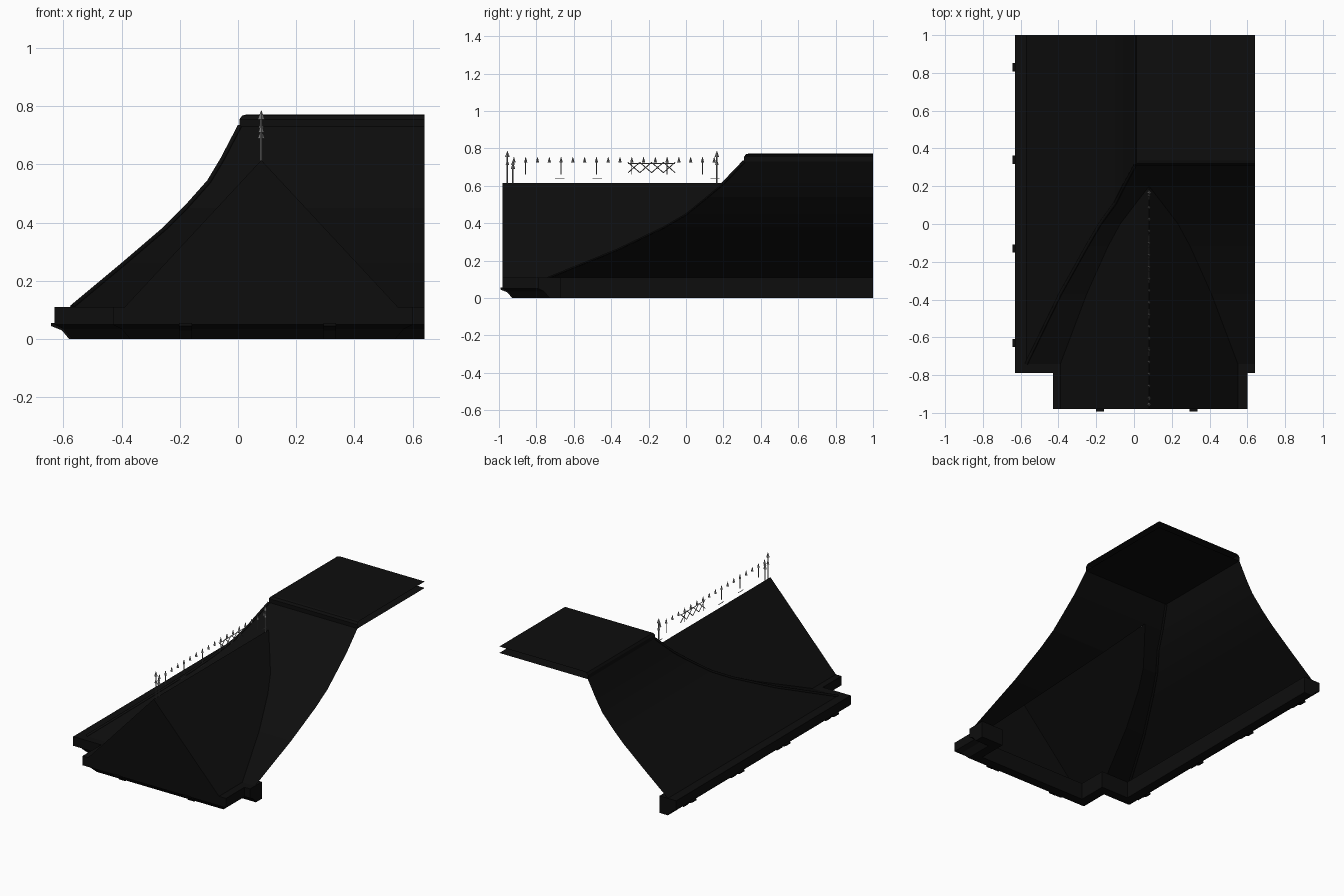
import bpy
import bmesh
from mathutils import Vector

cube = bpy.data.objects.get("Cube")
if cube:
    bpy.data.objects.remove(cube)


def material(name, value):
    mat = bpy.data.materials.new(name)
    mat.use_nodes = True
    col = (value, value, value, 1)
    mat.diffuse_color = col
    mat.node_tree.nodes["Principled BSDF"].inputs["Base Color"].default_value = col
    return mat


SLATE = material("black slate", 0.004)
IRON = material("grey iron", 0.2)


def finish(name, bm, mat):
    bmesh.ops.remove_doubles(bm, verts=bm.verts, dist=0.0005)
    bmesh.ops.recalc_face_normals(bm, faces=bm.faces)
    mesh = bpy.data.meshes.new(name)
    bm.to_mesh(mesh)
    bm.free()
    mesh.materials.append(mat)
    obj = bpy.data.objects.new(name, mesh)
    bpy.context.collection.objects.link(obj)
    return obj


def loft(name, rows, mat=SLATE, caps=False):
    """Skin a sheet over rows of points; optionally close both ends."""
    bm = bmesh.new()
    grid = [[bm.verts.new(p) for p in row] for row in rows]
    for a, b in zip(grid, grid[1:]):
        for i in range(len(a) - 1):
            bm.faces.new((a[i], a[i + 1], b[i + 1], b[i]))
    if caps:
        for row in (grid[0], grid[-1]):
            bm.faces.new(row[:-1])
    return finish(name, bm, mat)


EAST, BACK, FRONT = 0.64, 1.0, -0.98
RIDGE_X, RIDGE_Z, EAVE_Z = 0.08, 0.615, 0.11

# Main roof: the hip line gives the concave section of both slopes
hip = [(-.57, -.74, EAVE_Z), (-.39, -.37, .26), (-.25, -.12, .38), (-.18, 0, .45),
       (-.1, .11, .54), (-.055, .2, RIDGE_Z), (.005, .31, .73)]
rim = [hip[-1], (.005, .31, .755), (.014, .32, .768), (.03, .335, .772)]
lower = [p for p in hip if p[2] <= RIDGE_Z]
upper = [p for p in hip if p[2] >= RIDGE_Z] + rim[1:]


def half(z):
    return (RIDGE_Z - z) * 0.93


loft("side_slope", [[(x, y, z), (x, BACK, z)] for x, y, z in hip + rim[1:]])
loft("front_slope_upper", [[(x, y, z), (EAST, y, z)] for x, y, z in upper])
loft("front_slope_left", [[(RIDGE_X + half(z), y, z), (EAST, y, z)] for x, y, z in lower])
loft("front_slope_right", [[(x, y, z), (RIDGE_X - half(z), y, z)] for x, y, z in lower])

# Flat top and the ceiling sheet below it
for name, (x, y, z) in (("flat_top", rim[-1]), ("ceiling", rim[0])):
    loft(name, [[(x, y, z), (EAST, y, z)], [(x, BACK, z), (EAST, BACK, z)]])

# Front gable: two slopes meeting the main roof in valleys, and the end wall
for name, s in (("gable_slope_left", 1), ("gable_slope_right", -1)):
    loft(name, [[(RIDGE_X + s * half(z), y, z), (RIDGE_X + s * half(z), FRONT, z)]
                for x, y, z in lower])
bm = bmesh.new()
w = half(EAVE_Z)
bm.faces.new([bm.verts.new(p) for p in (
    (RIDGE_X - w, FRONT, EAVE_Z), (RIDGE_X + w, FRONT, EAVE_Z), (RIDGE_X, FRONT, RIDGE_Z))])
finish("gable_wall", bm, SLATE)

# Cornice: a moulding swept round the eaves with mitred corners
path = [Vector(p) for p in ((-.63, BACK), (-.63, -.79), (-.43, -.79), (-.43, FRONT),
                            (.6, FRONT), (.6, -.79), (EAST, -.79))]
moulding = [(0, .05), (0, .11), (.12, .11), (.12, 0), (.06, 0), (.03, .035), (0, .05)]


def inward(a, b):
    d = (b - a).normalized()
    return Vector((-d.y, d.x))


normals = [inward(a, b) for a, b in zip(path, path[1:])]
mitres = [normals[0]] + [a + b for a, b in zip(normals, normals[1:])] + [normals[-1]]
loft("cornice", [[(*(p + m * d), z) for d, z in moulding] for p, m in zip(path, mitres)],
     caps=True)

# Brackets under the cornice
bracket = [(-.012, .055), (-.012, .045), (.025, .03), (.05, 0), (.07, 0), (.07, .055),
           (-.012, .055)]
for i, y in enumerate((.83, .34, -.13, -.63)):
    loft(f"side_bracket_{i + 1}",
         [[(-.63 + d, y + t, z) for d, z in bracket] for t in (-.022, .022)], caps=True)
for i, x in enumerate((-.18, .315)):
    loft(f"front_bracket_{i + 1}",
         [[(x + t, FRONT + d, z) for d, z in bracket] for t in (-.022, .022)], caps=True)

# Rounded cap along the main hip
curve = bpy.data.curves.new("hip_cap", "CURVE")
curve.dimensions = "3D"
curve.bevel_depth = 0.008
curve.bevel_resolution = 1
spline = curve.splines.new("POLY")
spline.points.add(len(hip) - 1)
for point, p in zip(spline.points, hip):
    point.co = (*p, 1)
curve.materials.append(SLATE)
bpy.context.collection.objects.link(bpy.data.objects.new("hip_cap", curve))


# Iron cresting along the gable ridge
def bar(bm, a, b, r1, r2):
    a, b = Vector(a), Vector(b)
    made = bmesh.ops.create_cone(bm, cap_ends=True, segments=4, radius1=r1, radius2=r2,
                                 depth=(b - a).length)
    turn = (b - a).to_track_quat("Z", "Y")
    for v in made["verts"]:
        v.co = turn @ v.co + (a + b) / 2


def crest(bm, y1, z1, y2, z2, r1=.0025, r2=.0025):
    bar(bm, (RIDGE_X, y1, z1), (RIDGE_X, y2, z2), r1, r2)


bm = bmesh.new()
for i in range(18):
    y = -.92 + i * .063
    crest(bm, y, .725, y, .753, .009, .001)
    if i % 3 == 1:
        crest(bm, y, .66, y, .725)
finish("cresting_spears", bm, IRON)

bm = bmesh.new()
for i in range(4):
    y = -.31 + i * .063
    crest(bm, y, .725, y + .063, .67)
    crest(bm, y, .67, y + .063, .725)
crest(bm, -.31, .72, -.06, .72)
for y in (-.7, -.5, .13):
    crest(bm, y, .64, y + .05, .64)
finish("cresting_lattice", bm, IRON)

bm = bmesh.new()
for y, top in ((-.955, .785), (-.925, .72), (.165, .785)):
    crest(bm, y, .61, y, top - .03, .004, .004)
    crest(bm, y, top - .03, y, top, .012, .001)
    crest(bm, y, .71, y, .73, .01, .004)
finish("cresting_end_posts", bm, IRON)
